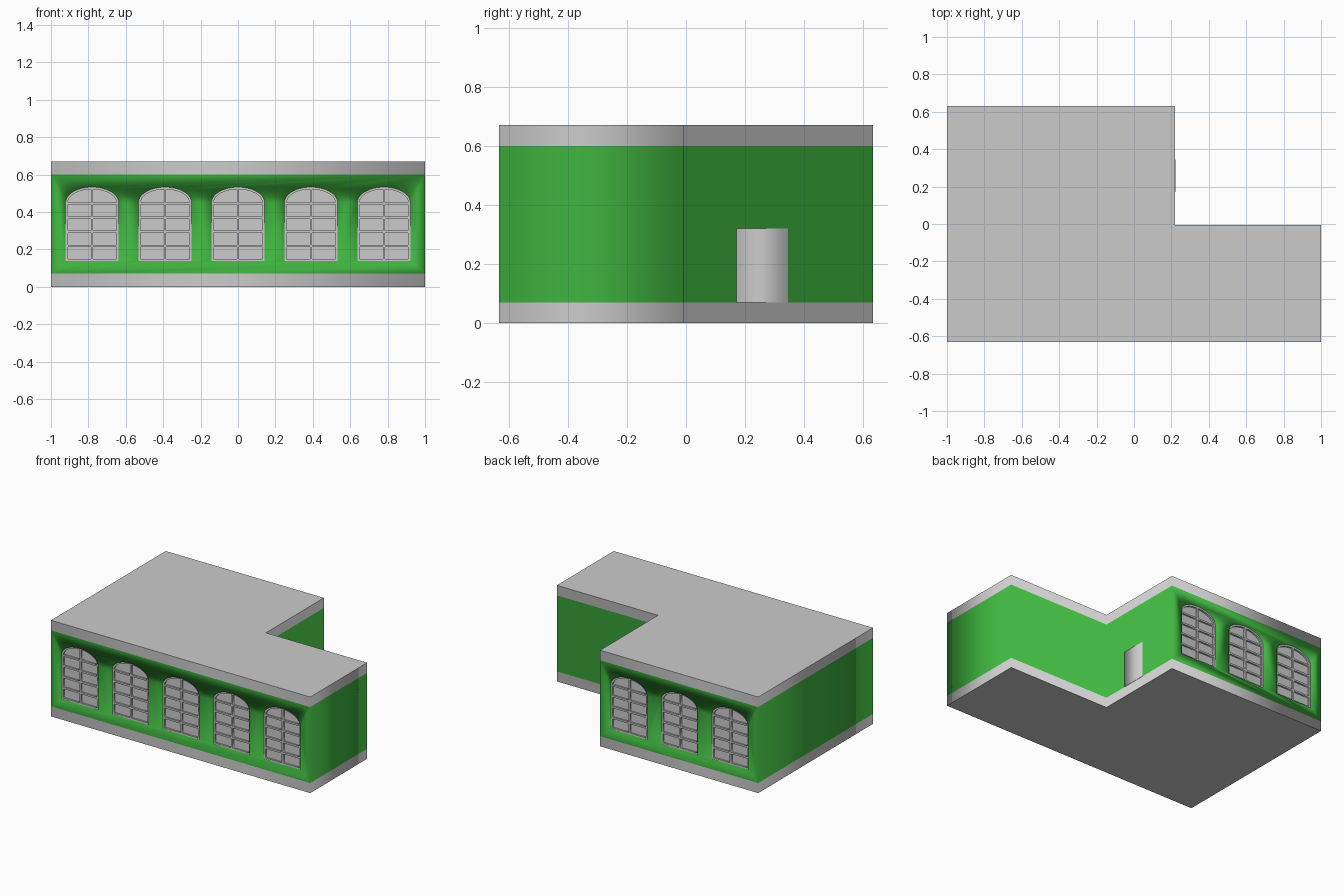
import bpy, bmesh
from math import pi, cos, sin, acos

if "Cube" in bpy.data.objects:
    bpy.data.objects.remove(bpy.data.objects["Cube"])

D = 0.632                      # half depth of the building
W, SILL, SPRING, RISE = 0.142, 0.138, 0.45, 0.083


def prism(name, loops, z0, z1, loc=(0, 0, 0), rot=(0, 0, 0), mat=None):
    """Extrude closed 2D loops (inner loops become holes) from z0 to z1."""
    cu = bpy.data.curves.new(name, 'CURVE')
    cu.dimensions, cu.fill_mode, cu.extrude = '2D', 'BOTH', (z1 - z0) / 2
    for loop in loops:
        sp = cu.splines.new('POLY')
        sp.points.add(len(loop) - 1)
        for p, (x, y) in zip(sp.points, loop):
            p.co = (x, y, 0, 1)
        sp.use_cyclic_u = True
    tmp = bpy.data.objects.new(name + "_curve", cu)
    bpy.context.collection.objects.link(tmp)
    dg = bpy.context.evaluated_depsgraph_get()
    me = bpy.data.meshes.new_from_object(tmp.evaluated_get(dg))
    bpy.data.objects.remove(tmp)
    bm = bmesh.new()
    bm.from_mesh(me)
    bmesh.ops.remove_doubles(bm, verts=bm.verts, dist=1e-5)
    bmesh.ops.recalc_face_normals(bm, faces=bm.faces)
    bmesh.ops.translate(bm, verts=bm.verts, vec=(0, 0, (z0 + z1) / 2))
    bm.to_mesh(me)
    bm.free()
    me.materials.clear()
    if mat:
        me.materials.append(mat)
    ob = bpy.data.objects.new(name, me)
    ob.location, ob.rotation_euler = loc, rot
    bpy.context.collection.objects.link(ob)
    return ob


def rect(x0, x1, y0, y1):
    return [(x0, y0), (x1, y0), (x1, y1), (x0, y1)]


green = bpy.data.materials.new("green_wall")
green.diffuse_color = (0.0, 0.17, 0.0, 1)
green.use_nodes = True
green.node_tree.nodes["Principled BSDF"].inputs["Base Color"].default_value = green.diffuse_color
green.diffuse_color = (0.05, 0.46, 0.05, 1)
green.use_nodes = True
green.node_tree.nodes["Principled BSDF"].inputs["Base Color"].default_value = green.diffuse_color

# L-shaped base, walls and roof band
plan = [(-1, -D), (1, -D), (1, -0.006), (0.22, -0.006), (0.22, D), (-1, D)]
prism("base", [plan], 0, 0.07)
walls = prism("walls", [plan], 0.07, 0.60, mat=green)
prism("roof", [plan], 0.60, 0.67)

# Door in the inner corner wall
prism("door", [rect(0.20, 0.222, 0.17, 0.345)], 0.07, 0.32)

# Window outlines: arch opening and pane holes
N = 20
arch = [(-W, SILL), (W, SILL)] + [
    (W * cos(pi * i / N), SPRING + RISE * sin(pi * i / N)) for i in range(N + 1)]
bar, rim, pitch = 0.006, 0.012, 0.0755
panes = []
for s in (-1, 1):
    for r in range(4):
        z = 0.143 + r * pitch
        panes.append(rect(s * bar, s * (W - rim), z + bar, z + pitch - bar))
    rx, rz = W - rim, RISE - rim
    end = acos(bar / rx)
    panes.append([(s * bar, SPRING)] + [
        (s * rx * cos(end * i / 10), SPRING + rz * sin(end * i / 10)) for i in range(11)])

# Recessed windows: five in front, three at the back
spots = [(x * 0.39, -D, 0) for x in range(-2, 3)] + [(x * 0.39, D, pi) for x in range(-2, 1)]
for i, (x, y, turn) in enumerate(spots):
    place = dict(loc=(x, y, 0), rot=(pi / 2, 0, turn))
    cutter = prism(f"window_cutter_{i}", [arch], -0.03, 0.03, **place)
    cutter.hide_render = True
    cutter.display_type = 'WIRE'
    mod = walls.modifiers.new(f"window_{i}", 'BOOLEAN')
    mod.operation, mod.solver, mod.object = 'DIFFERENCE', 'EXACT', cutter
    prism(f"window_frame_{i}", [arch] + panes, -0.02, -0.008, **place)
    prism(f"window_glass_{i}", [arch], -0.03, -0.02, **place)
